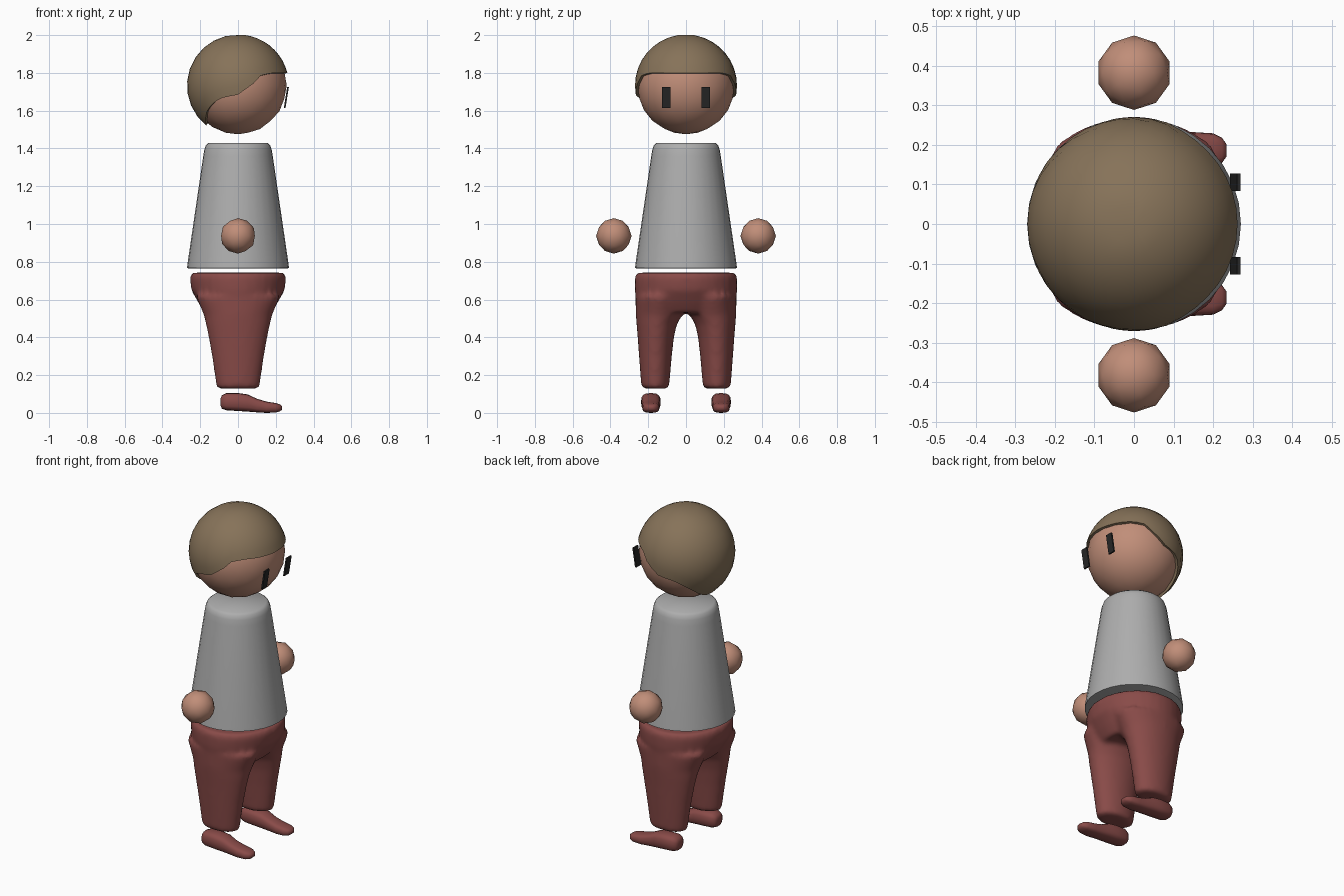
import bpy, bmesh, math
from mathutils import Vector

cube = bpy.data.objects.get("Cube")
if cube:
    bpy.data.objects.remove(cube, do_unlink=True)


def material(name, rgb):
    m = bpy.data.materials.new(name)
    m.use_nodes = True
    m.diffuse_color = (*rgb, 1)
    m.node_tree.nodes["Principled BSDF"].inputs["Base Color"].default_value = (*rgb, 1)
    return m


SKIN = material("skin", (0.53, 0.27, 0.19))
HAIR = material("brown hair", (0.24, 0.17, 0.10))
SHIRT = material("grey shirt", (0.42, 0.42, 0.42))
PANTS = material("dull red", (0.25, 0.07, 0.065))
DARK = material("eye black", (0.02, 0.02, 0.02))


def finish(bm, name, mat, angle=60):
    bmesh.ops.recalc_face_normals(bm, faces=bm.faces)
    mesh = bpy.data.meshes.new(name)
    bm.to_mesh(mesh)
    bm.free()
    mesh.materials.append(mat)
    ob = bpy.data.objects.new(name, mesh)
    bpy.context.collection.objects.link(ob)
    bpy.ops.object.select_all(action='DESELECT')
    ob.select_set(True)
    bpy.context.view_layer.objects.active = ob
    if angle:
        bpy.ops.object.shade_smooth_by_angle(angle=math.radians(angle))
    return ob


def loft(bm, rings):
    """Skin a list of closed rings and cap both ends."""
    loops = [[bm.verts.new(p) for p in ring] for ring in rings]
    n = len(loops[0])
    for a, b in zip(loops, loops[1:]):
        for i in range(n):
            j = (i + 1) % n
            bm.faces.new((a[i], a[j], b[j], b[i]))
    bm.faces.new(loops[0])
    bm.faces.new(loops[-1])


def level_ring(z, rx, ry, cy=0, n=32):
    turn = [2 * math.pi * i / n for i in range(n)]
    return [(rx * math.cos(t), cy + ry * math.sin(t), z) for t in turn]


def ball(name, mat, centre, radius, detail):
    bm = bmesh.new()
    bmesh.ops.create_icosphere(bm, subdivisions=detail, radius=radius)
    bmesh.ops.translate(bm, vec=centre, verts=bm.verts)
    return finish(bm, name, mat, 80)


# Head, looking along +x
CENTRE = Vector((0, 0, 1.733))
ball("head", SKIN, CENTRE, 0.258, 3)

# Hair cap: the hairline height depends on the angle away from the face
HAIRLINE = [(0, 1.80), (45, 1.80), (62, 1.79), (72, 1.745), (90, 1.685),
            (112, 1.665), (131, 1.61), (144, 1.565), (160, 1.53), (180, 1.522)]


def hairline(angle):
    for (a0, z0), (a1, z1) in zip(HAIRLINE, HAIRLINE[1:]):
        if angle <= a1:
            return z0 + (z1 - z0) * (angle - a0) / (a1 - a0)
    return HAIRLINE[-1][1]


COLS, ROWS, HAIR_R = 40, 10, 0.27
rings = [[] for _ in range(ROWS + 1)]
for c in range(COLS):
    turn = 360 * c / COLS
    line = hairline(min(turn, 360 - turn))
    end = math.acos((line - CENTRE.z) / HAIR_R)
    for r in range(ROWS + 1):
        # the final ring tucks back under the edge to the scalp
        polar = end * min(r + 1, ROWS) / ROWS
        radius = HAIR_R if r < ROWS else 0.25
        t = math.radians(turn)
        rings[r].append(CENTRE + radius * Vector((math.sin(polar) * math.cos(t),
                                                  math.sin(polar) * math.sin(t),
                                                  math.cos(polar))))
bm = bmesh.new()
loft(bm, rings)
bm.faces.ensure_lookup_table()
caps = [f for f in bm.faces if len(f.verts) == COLS]
crown, inside = sorted(caps, key=lambda f: -f.calc_center_median().z)
bmesh.ops.delete(bm, geom=[inside], context='FACES_ONLY')
bmesh.ops.poke(bm, faces=[crown])
top = max(bm.verts, key=lambda v: v.co.z if len(v.link_edges) == COLS else 0)
top.co = CENTRE + Vector((0, 0, 0.267))
finish(bm, "hair", HAIR)

# Shirt: a tapered body with a rounded shoulder
SHIRT_PROFILE = [(0.765, 0.262), (0.767, 0.27), (0.785, 0.268), (1.36, 0.184),
                 (1.395, 0.178), (1.418, 0.17), (1.43, 0.155)]
bm = bmesh.new()
loft(bm, [level_ring(z, r, r) for z, r in SHIRT_PROFILE])
finish(bm, "shirt", SHIRT, 40)

# Trousers: hips and two legs blended into one surface
HIPS = [(0.53, 0.175, 0.22), (0.58, 0.208, 0.262), (0.65, 0.248, 0.272),
        (0.72, 0.255, 0.271), (0.742, 0.245, 0.262)]
LEG = [(0.128, 0.113, 0.163, 0.073), (0.3, 0.138, 0.162, 0.087),
       (0.4, 0.156, 0.16, 0.096), (0.47, 0.17, 0.155, 0.107),
       (0.52, 0.182, 0.142, 0.124), (0.62, 0.225, 0.135, 0.132)]
bm = bmesh.new()
loft(bm, [level_ring(z, rx, ry) for z, rx, ry in HIPS])
for side in (-1, 1):
    loft(bm, [level_ring(z, rx, ry, side * cy) for z, rx, cy, ry in LEG])
trousers = finish(bm, "trousers", PANTS)
blend = trousers.modifiers.new("blend", 'REMESH')
blend.mode = 'VOXEL'
blend.voxel_size = 0.014
blend.use_smooth_shade = True
soften = trousers.modifiers.new("soften", 'SMOOTH')
soften.factor = 0.5
soften.iterations = 8

# Shoe sections along x: position, bottom, top, half width
SHOE = [(-0.093, 0.04, 0.075, 0.02), (-0.085, 0.022, 0.094, 0.04),
        (-0.06, 0.014, 0.105, 0.05), (0.0, 0.01, 0.105, 0.052),
        (0.05, 0.007, 0.098, 0.05), (0.1, 0.003, 0.075, 0.045),
        (0.15, 0.0, 0.06, 0.046), (0.2, 0.002, 0.052, 0.043),
        (0.222, 0.008, 0.045, 0.032), (0.234, 0.018, 0.036, 0.015)]


def shoe_ring(x, low, high, half, cy, n=16):
    ring = []
    for i in range(n):
        t = 2 * math.pi * i / n
        c, s = math.cos(t), math.sin(t)
        y = math.copysign(abs(c) ** 0.7, c) * half
        z = math.copysign(abs(s) ** 0.7, s) * (high - low) / 2
        ring.append((x, cy + y, (low + high) / 2 + z))
    return ring


# Paired parts; the left side lies on +y because the figure looks along +x
for label, side in (("left", 1), ("right", -1)):
    ball(label + "_hand", SKIN, (0, side * 0.382, 0.937), 0.094, 2)

    bm = bmesh.new()
    loft(bm, [shoe_ring(*section, side * 0.186) for section in SHOE])
    finish(bm, label + "_shoe", PANTS)

    # Eye: a thin slanted plate floating just off the face
    bm = bmesh.new()
    bmesh.ops.create_cube(bm, size=1)
    for v in bm.verts:
        x, y, z = v.co
        v.co = (0.256 + x * 0.009 + z * 0.018, side * 0.105 + y * 0.044, 1.67 + z * 0.112)
    finish(bm, label + "_eye", DARK, 0)
